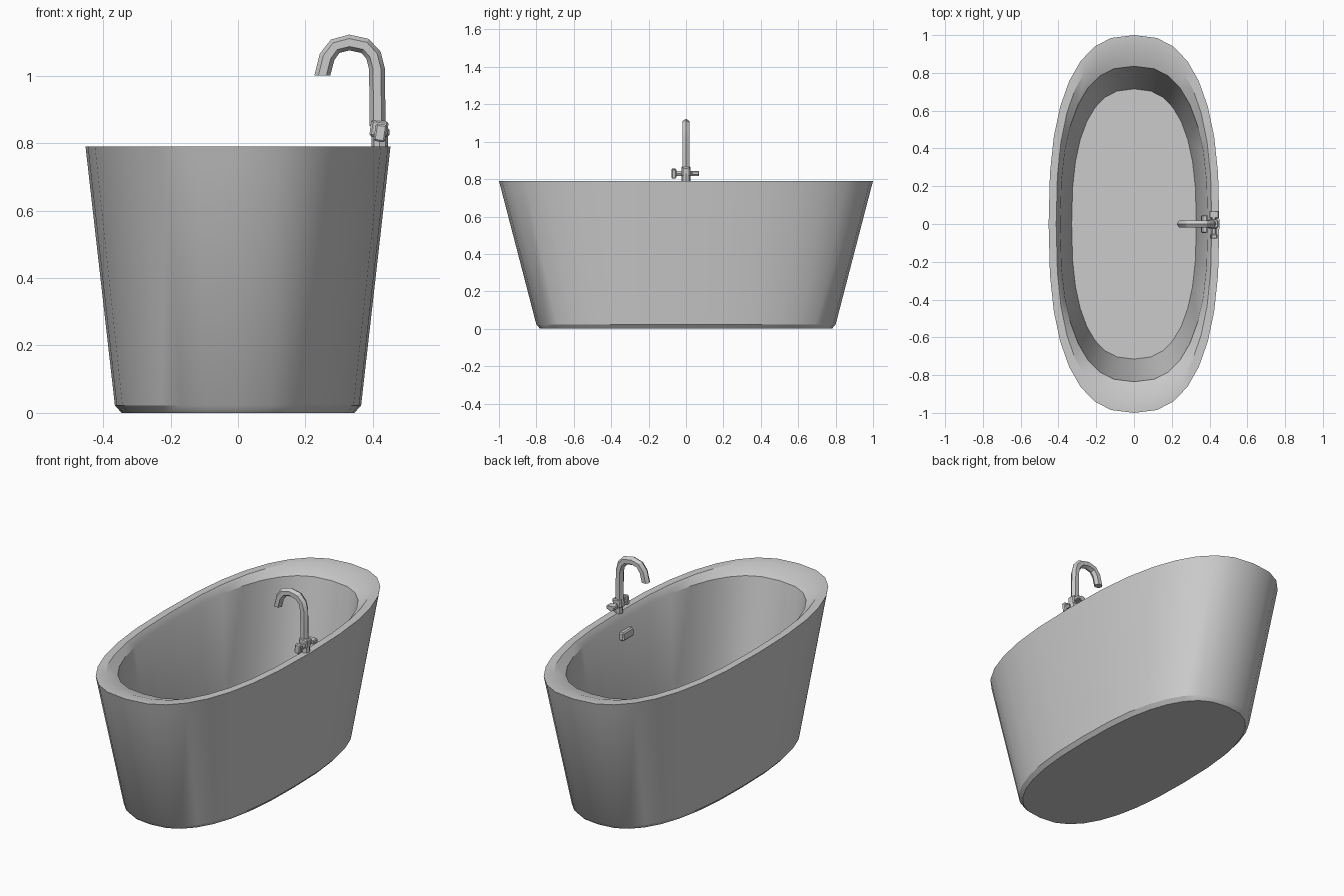
import bpy, bmesh, math
from mathutils import Vector, Matrix

if "Cube" in bpy.data.objects:
    bpy.data.objects.remove(bpy.data.objects["Cube"])

grey = bpy.data.materials.new("light_grey")
grey.diffuse_color = (0.6, 0.6, 0.6, 1)
grey.use_nodes = True
grey.node_tree.nodes["Principled BSDF"].inputs["Base Color"].default_value = grey.diffuse_color


def finish(bm, name, angle=30):
    bmesh.ops.recalc_face_normals(bm, faces=bm.faces)
    me = bpy.data.meshes.new(name)
    bm.to_mesh(me)
    bm.free()
    ob = bpy.data.objects.new(name, me)
    bpy.context.collection.objects.link(ob)
    me.materials.append(grey)
    if angle:
        bpy.ops.object.select_all(action='DESELECT')
        ob.select_set(True)
        bpy.context.view_layer.objects.active = ob
        bpy.ops.object.shade_smooth_by_angle(angle=math.radians(angle))
    return ob


def skin(name, rings, angle=30):
    """Join closed rings of points in sequence and cap both ends."""
    bm = bmesh.new()
    loops = [[bm.verts.new(p) for p in r] for r in rings]
    n = len(loops[0])
    for a, b in zip(loops, loops[1:]):
        for i in range(n):
            j = (i + 1) % n
            bm.faces.new((a[i], a[j], b[j], b[i]))
    bm.faces.new(loops[0])
    bm.faces.new(loops[-1])
    return finish(bm, name, angle)


def oval(rx, ry, z, n=32, power=0.8):
    pts = []
    for i in range(n):
        t = 2 * math.pi * i / n
        c, s = math.cos(t), math.sin(t)
        pts.append((math.copysign(abs(c) ** power, c) * rx,
                    math.copysign(abs(s) ** power, s) * ry, z))
    return pts


def box(name, centre, size, bevel=0.0, tilt=0.0):
    bm = bmesh.new()
    bmesh.ops.create_cube(bm, size=1)
    bmesh.ops.scale(bm, vec=size, verts=bm.verts)
    if bevel:
        bmesh.ops.bevel(bm, geom=bm.edges[:], offset=bevel, segments=1, affect='EDGES')
    bmesh.ops.transform(bm, verts=bm.verts,
                        matrix=Matrix.Translation(centre) @ Matrix.Rotation(tilt, 4, 'Y'))
    return finish(bm, name, 0)


def rod(name, a, b, r, sides=8):
    a, b = Vector(a), Vector(b)
    q = (b - a).to_track_quat('Z', 'Y')
    ring = [q @ Vector((r * math.cos(2 * math.pi * i / sides),
                        r * math.sin(2 * math.pi * i / sides), 0)) for i in range(sides)]
    return skin(name, [[a + p for p in ring], [b + p for p in ring]])


# tub shell: outer wall, rim, sloping lip, inner wall, floor
profile = [(0.345, 0.78, 0.0), (0.365, 0.80, 0.022), (0.447, 0.988, 0.745),
           (0.452, 1.0, 0.79), (0.412, 0.94, 0.79), (0.39, 0.835, 0.755),
           (0.33, 0.715, 0.17)]
skin("tub", [oval(*p) for p in profile])

# curved spout, a hexagonal tube swept along an arch
path = [(0.414, 0.85), (0.412, 1.02), (0.402, 1.06), (0.377, 1.088), (0.33, 1.098),
        (0.288, 1.087), (0.264, 1.055), (0.25, 1.0)]
rings = []
for k, (x, z) in enumerate(path):
    a = Vector(path[max(k - 1, 0)])
    b = Vector(path[min(k + 1, len(path) - 1)])
    d = (b - a).normalized()
    if k in (0, len(path) - 1):
        d = Vector((0, 1 if k == 0 else -1))     # level ends
    rings.append([(x + d.y * 0.0235 * math.cos(t), 0.022 * math.sin(t),
                   z - d.x * 0.0235 * math.cos(t))
                  for t in [math.pi / 3 * i for i in range(6)]])
skin("spout", rings)

# tap base, valve body and handles
rod("tap_base", (0.42, 0, 0.785), (0.42, 0, 0.83), 0.024)
box("valve_body", (0.418, 0, 0.842), (0.052, 0.046, 0.05), 0.006, 0.12)
rod("handle_bar", (0.422, -0.06, 0.83), (0.422, 0.07, 0.83), 0.015, 6)
box("handle_grip", (0.422, -0.065, 0.83), (0.034, 0.026, 0.052), 0.005, 0.15)
box("handle_lever", (0.424, 0.05, 0.832), (0.05, 0.04, 0.022), 0.004)

# overflow cover on the inner wall
box("overflow_cover", (0.373, 0, 0.675), (0.034, 0.095, 0.045), 0.006, 0.1)
